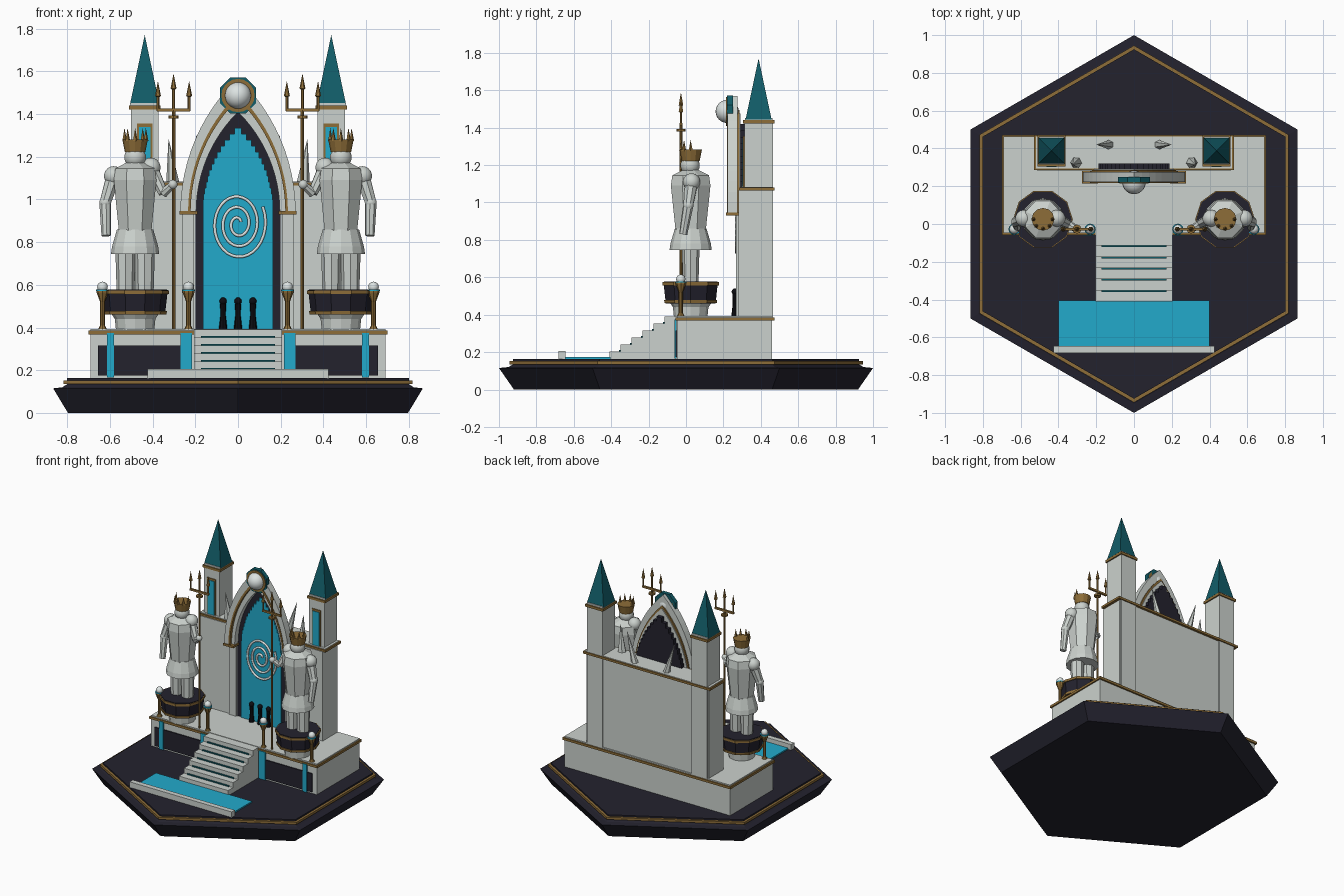
import bpy, bmesh, math
from mathutils import Vector, Matrix

if "Cube" in bpy.data.objects:
    bpy.data.objects.remove(bpy.data.objects["Cube"])


def mat(name, r, g, b):
    m = bpy.data.materials.new(name)
    m.diffuse_color = (r, g, b, 1)
    m.use_nodes = True
    m.node_tree.nodes["Principled BSDF"].inputs["Base Color"].default_value = m.diffuse_color
    return m


STONE = mat("pale stone", 0.60, 0.64, 0.61)
PEARL = mat("pearl", 0.72, 0.77, 0.76)
DARK = mat("dark slate", 0.017, 0.016, 0.027)
GOLD = mat("antique gold", 0.27, 0.155, 0.04)
CYAN = mat("bright cyan", 0.016, 0.40, 0.60)
TEAL = mat("deep teal", 0.006, 0.11, 0.14)
BLACK = mat("black", 0.004, 0.004, 0.006)


def finish(name, bm, m, smooth=False):
    bmesh.ops.recalc_face_normals(bm, faces=bm.faces[:])
    me = bpy.data.meshes.new(name)
    bm.to_mesh(me)
    bm.free()
    me.materials.append(m)
    for p in me.polygons:
        p.use_smooth = smooth
    ob = bpy.data.objects.new(name, me)
    bpy.context.collection.objects.link(ob)
    return ob


def box(name, x, y, z, m):
    """Box from three (low, high) ranges."""
    bm = bmesh.new()
    bmesh.ops.create_cube(bm, size=1)
    for v in bm.verts:
        v.co = [r[0] if c < 0 else r[1] for c, r in zip(v.co, (x, y, z))]
    return finish(name, bm, m)


def lathe(name, prof, n, loc, m, phase=0.0, sy=1.0, rot=None):
    """Capped n-sided solid from (radius, height) points."""
    bm = bmesh.new()
    rings = []
    for r, z in prof:
        rings.append([bm.verts.new((r * math.cos(phase + math.tau * i / n),
                                    sy * r * math.sin(phase + math.tau * i / n), z)) for i in range(n)])
    for a, b in zip(rings, rings[1:]):
        for i in range(n):
            j = (i + 1) % n
            bm.faces.new((a[i], a[j], b[j], b[i]))
    bm.faces.new(rings[0])
    bm.faces.new(rings[-1])
    if rot is not None:
        bm.transform(rot.to_4x4())
    bm.transform(Matrix.Translation(loc))
    bmesh.ops.remove_doubles(bm, verts=bm.verts[:], dist=1e-5)
    return finish(name, bm, m)


def limb(name, a, b, r1, r2, m, n=8):
    a, b = Vector(a), Vector(b)
    d = b - a
    return lathe(name, [(r1, 0), (r2, d.length)], n, a, m, rot=d.to_track_quat('Z', 'Y').to_matrix())


def ball(name, loc, r, m, seg=14):
    bm = bmesh.new()
    bmesh.ops.create_uvsphere(bm, u_segments=seg, v_segments=seg // 2 + 2, radius=r)
    bm.transform(Matrix.Translation(loc))
    return finish(name, bm, m, True)


SPRING = 0.94


def gothic(w, apex, n=12):
    """Pointed arch outline from left spring over the apex to right spring."""
    h = apex - SPRING
    c = (h * h - w * w) / (2 * w)
    R = w + c
    top = math.atan2(h, c)
    right = [(R * math.cos(top * i / n) - c, SPRING + R * math.sin(top * i / n)) for i in range(n + 1)]
    return [(-x, z) for x, z in right[:-1]] + right[::-1]


def arch_band(name, outer, inner, y, m):
    bm = bmesh.new()
    loops = [[bm.verts.new((x, yy, z)) for x, z in gothic(*o)] for o, yy in
             ((outer, y[0]), (outer, y[1]), (inner, y[1]), (inner, y[0]))]
    for k in range(4):
        a, b = loops[k], loops[(k + 1) % 4]
        for i in range(len(a) - 1):
            bm.faces.new((a[i], a[i + 1], b[i + 1], b[i]))
    for i in (0, -1):
        bm.faces.new([l[i] for l in loops])
    return finish(name, bm, m)


def stepped_panel(name, w, apex, y, m, n=14):
    """Gate leaf with a stair-stepped pointed top."""
    h = apex - SPRING
    c = (h * h - w * w) / (2 * w)
    pts = [(w, 0.39)]
    for i in range(n):
        x = math.sqrt((w + c) ** 2 - (h * (i + 0.4) / n) ** 2) - c
        pts += [(x, SPRING + h * i / n), (x, SPRING + h * (i + 1) / n)]
    pts += [(-x, z) for x, z in reversed(pts)]
    bm = bmesh.new()
    f = bm.faces.new([bm.verts.new((x, y[0], z)) for x, z in pts])
    g = bmesh.ops.extrude_face_region(bm, geom=[f])
    bmesh.ops.translate(bm, vec=(0, y[1] - y[0], 0), verts=[v for v in g["geom"] if isinstance(v, bmesh.types.BMVert)])
    return finish(name, bm, m)


# Hexagonal base with gold edging
P6 = math.pi / 6
lathe("hex_base", [(0.92, 0), (1.0, 0.115), (0.95, 0.12), (0.92, 0.137)], 6, (0, 0, 0), DARK, P6)
lathe("hex_trim", [(0.945, 0.135), (0.945, 0.152)], 6, (0, 0, 0), GOLD, P6)
lathe("hex_floor", [(0.925, 0.14), (0.925, 0.163)], 6, (0, 0, 0), DARK, P6)

# Terrace
box("terrace", (-0.69, 0.69), (-0.048, 0.46), (0.16, 0.37), STONE)
box("terrace_trim", (-0.70, 0.70), (-0.057, 0.472), (0.368, 0.385), GOLD)
box("terrace_top", (-0.69, 0.69), (-0.048, 0.462), (0.38, 0.394), STONE)

# Stairs with teal lines, pool and kerb
for i in range(6):
    y0 = -0.41 + 0.059 * i
    z = 0.203 + 0.0375 * i
    box("step", (-0.205, 0.205), (y0, -0.04), (0.16, z), STONE)
    if i < 5:
        box("step_line", (-0.173, 0.173), (y0 + 0.051, y0 + 0.06), (z, z + 0.008), TEAL)
box("pool", (-0.40, 0.40), (-0.65, -0.405), (0.16, 0.173), CYAN)
box("pool_kerb", (-0.425, 0.425), (-0.683, -0.645), (0.16, 0.205), STONE)

# Rear wall with niche
box("wall_back", (-0.51, 0.51), (0.32, 0.455), (0.39, 1.066), STONE)
box("wall_trim", (-0.53, 0.53), (0.285, 0.472), (1.064, 1.08), GOLD)
box("wall_cap", (-0.52, 0.52), (0.295, 0.462), (1.07, 1.084), STONE)

# Gate: dark leaf, cyan portal, nested arches
stepped_panel("gate_leaf", 0.205, 1.42, (0.282, 0.32), DARK)
stepped_panel("portal", 0.165, 1.335, (0.274, 0.283), CYAN)
arch_band("outer_arch", (0.27, 1.57), (0.232, 1.49), (0.222, 0.275), STONE)
arch_band("arch_gold", (0.234, 1.495), (0.222, 1.47), (0.218, 0.285), GOLD)
arch_band("inner_arch", (0.224, 1.475), (0.196, 1.41), (0.24, 0.292), STONE)

# Spiral on the portal
cu = bpy.data.curves.new("portal_spiral", 'CURVE')
cu.dimensions = '3D'
cu.bevel_depth = 0.008
cu.bevel_resolution = 1
sp = cu.splines.new('POLY')
N = 90
sp.points.add(N)
for i in range(N + 1):
    t = i / N
    a = 0.5 + t * math.tau * 3
    k = 0.12 + 0.88 * t
    sp.points[i].co = (0.132 * k * math.cos(a), 0.27, 0.885 + 0.17 * k * math.sin(a), 1)
ob = bpy.data.objects.new("portal_spiral", cu)
bpy.context.collection.objects.link(ob)
cu.materials.append(PEARL)

# Small dark figures at the gate
for x in (-0.07, 0, 0.07):
    lathe("visitor_body", [(0.02, 0.39), (0.012, 0.46), (0.014, 0.51)], 8, (x, 0.262, 0), BLACK)
    ball("visitor_head", (x, 0.262, 0.523), 0.018, BLACK, 10)

# Keystone medallion
face_front = Matrix.Rotation(math.pi / 2, 3, 'X')
lathe("medallion_back", [(0.092, 0), (0.092, 0.03)], 8, (0, 0.25, 1.487), TEAL, math.pi / 8, rot=face_front)
lathe("medallion_ring", [(0.078, 0), (0.078, 0.036)], 20, (0, 0.25, 1.487), GOLD, rot=face_front)
ball("medallion_orb", (0, 0.22, 1.487), 0.062, PEARL, 20)

for s in (-1, 1):
    def X(a, b):
        return tuple(sorted((s * a, s * b)))

    # Terrace front: slate panels and water strips
    box("front_panel", X(0.23, 0.655), (-0.056, -0.047), (0.175, 0.315), DARK)
    box("wide_waterfall", X(0.215, 0.27), (-0.062, -0.05), (0.165, 0.375), CYAN)
    box("narrow_waterfall", X(0.58, 0.613), (-0.062, -0.05), (0.165, 0.375), CYAN)

    # Wall flanks, gate capital, wall spikes
    box("wall_flank", X(0.2, 0.51), (0.28, 0.33), (0.39, 1.066), STONE)
    box("gate_pilaster", X(0.205, 0.262), (0.268, 0.285), (0.39, 0.935), STONE)
    box("gate_capital", X(0.19, 0.275), (0.215, 0.285), (0.93, 0.946), GOLD)
    limb("wall_spike_inner", (s * 0.13, 0.42, 1.07), (s * 0.197, 0.42, 1.30), 0.026, 0.001, STONE, 6)
    limb("wall_spike_outer", (s * 0.305, 0.325, 1.07), (s * 0.325, 0.315, 1.28), 0.032, 0.001, STONE, 6)

    # Tower
    tx = s * 0.437
    box("tower_shaft", (tx - 0.065, tx + 0.065), (0.312, 0.464), (0.39, 1.425), STONE)
    box("tower_trim", (tx - 0.074, tx + 0.074), (0.305, 0.472), (1.422, 1.44), GOLD)
    box("tower_cap", (tx - 0.066, tx + 0.066), (0.315, 0.462), (1.43, 1.452), STONE)
    lathe("tower_roof", [(0.098, 1.445), (0.0, 1.77)], 4, (tx, 0.388, 0), TEAL, math.pi / 4)
    box("window_frame", (tx - 0.036, tx + 0.036), (0.306, 0.314), (1.08, 1.355), GOLD)
    box("window_pane", (tx - 0.027, tx + 0.027), (0.302, 0.308), (1.085, 1.34), CYAN)

    # Statue pedestal
    c = (s * 0.482, 0.025, 0)
    lathe("pedestal_foot", [(0.09, 0.39), (0.095, 0.44), (0.115, 0.47)], 12, c, STONE)
    lathe("pedestal_drum", [(0.14, 0.46), (0.153, 0.575)], 10, c, DARK)
    lathe("pedestal_low_trim", [(0.147, 0.462), (0.149, 0.478)], 10, c, GOLD)
    lathe("pedestal_top_trim", [(0.158, 0.557), (0.158, 0.574)], 10, c, GOLD)
    lathe("pedestal_top", [(0.15, 0.57), (0.15, 0.578)], 10, c, DARK)

    # Crowned guardian statue
    for k in (-1, 1):
        limb("statue_leg", (c[0] + k * 0.045, 0.025, 0.575), (c[0] + k * 0.045, 0.025, 0.78), 0.042, 0.048, STONE)
    lathe("statue_skirt", [(0.113, 0.745), (0.108, 0.78), (0.085, 0.86)], 12, c, STONE)
    lathe("statue_torso", [(0.083, 0.855), (0.108, 1.09), (0.1, 1.145), (0.04, 1.175)], 8, c, STONE, math.pi / 8, 1.06)
    lathe("statue_neck", [(0.032, 1.15), (0.032, 1.2)], 8, c, STONE)
    ball("statue_head", (c[0], 0.022, 1.198), 0.052, STONE)
    lathe("crown", [(0.048, 1.222), (0.06, 1.282)], 12, c, GOLD)
    for i in range(5):
        a = math.pi + math.pi * i / 4
        lathe("crown_point", [(0.012, 1.275), (0.0, 1.335)], 5,
              (c[0] + 0.05 * math.cos(a), 0.025 + 0.05 * math.sin(a), 0), GOLD)
    outer, elbow = (s * 0.583, 0.03, 1.11), (s * 0.622, 0.012, 0.985)
    ball("outer_shoulder", outer, 0.046, STONE)
    limb("outer_upper_arm", outer, elbow, 0.036, 0.028, STONE)
    ball("outer_elbow", elbow, 0.029, STONE)
    limb("outer_forearm", elbow, (s * 0.618, -0.015, 0.83), 0.028, 0.022, STONE)
    inner, elbow, hand = (s * 0.408, 0.03, 1.15), (s * 0.35, 0.0, 1.03), (s * 0.305, -0.027, 1.07)
    ball("inner_shoulder", inner, 0.046, STONE)
    limb("inner_upper_arm", inner, elbow, 0.034, 0.024, STONE)
    limb("inner_forearm", elbow, hand, 0.024, 0.018, STONE)
    ball("inner_hand", hand, 0.022, STONE)

    # Trident
    p = (s * 0.302, -0.027, 0)
    lathe("trident_pole", [(0.008, 0.575), (0.008, 1.42)], 8, p, GOLD)
    lathe("trident_pole_lower", [(0.008, 0.394), (0.008, 0.58)], 8, p, GOLD)
    lathe("trident_collar", [(0.024, 1.38), (0.024, 1.393)], 8, p, GOLD)
    box("trident_bar", (p[0] - 0.078, p[0] + 0.078), (-0.034, -0.02), (1.412, 1.426), GOLD)
    for dx, top in ((-0.073, 1.555), (0, 1.59), (0.073, 1.555)):
        lathe("trident_prong", [(0.007, 1.415), (0.007, top - 0.075), (0.014, top - 0.07), (0.0, top)],
              6, (p[0] + dx, -0.027, 0), GOLD)

    # Lamps beside the stairs and at the outer corners
    for lx in (0.232, 0.635):
        q = (s * lx, -0.028, 0)
        lathe("lamp_post", [(0.022, 0.39), (0.011, 0.41), (0.011, 0.52), (0.028, 0.565), (0.028, 0.575)], 8, q, GOLD)
        lathe("lamp_ring", [(0.03, 0.572), (0.03, 0.578)], 12, q, CYAN)
        ball("lamp_orb", (q[0], q[1], 0.59), 0.025, PEARL, 12)
